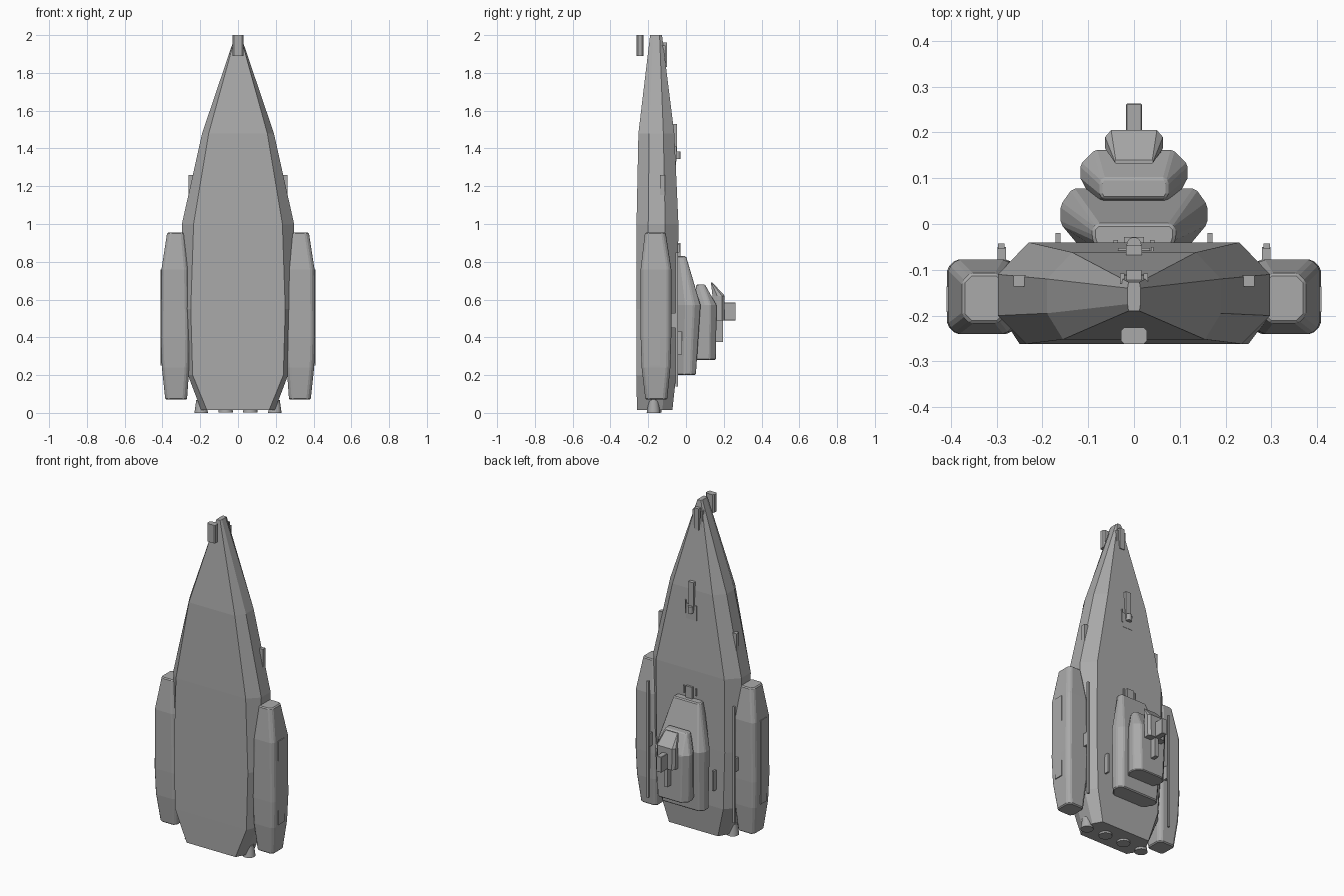
import bpy, bmesh, math
from mathutils import Matrix

grey = bpy.data.materials.new("hull_grey")
grey.diffuse_color = (0.40, 0.40, 0.40, 1)


def finish(name, bm, bevel=0.0):
    bmesh.ops.recalc_face_normals(bm, faces=bm.faces[:])
    me = bpy.data.meshes.new(name)
    bm.to_mesh(me)
    bm.free()
    me.materials.append(grey)
    ob = bpy.data.objects.new(name, me)
    bpy.context.collection.objects.link(ob)
    if bevel:
        m = ob.modifiers.new("edge_bevel", 'BEVEL')
        m.width, m.segments, m.limit_method = bevel, 1, 'ANGLE'
    return ob


def loft(name, rings, bevel=0.0):
    """Skin equal-length closed rings and cap both ends."""
    bm = bmesh.new()
    vs = [[bm.verts.new(p) for p in r] for r in rings]
    n = len(rings[0])
    for a, b in zip(vs, vs[1:]):
        for i in range(n):
            j = (i + 1) % n
            bm.faces.new((a[i], a[j], b[j], b[i]))
    bm.faces.new(vs[0])
    bm.faces.new(vs[-1])
    return finish(name, bm, bevel)


def octagon(z, mid, front, back, y0, y1, y2, y3):
    return [(-front, y0, z), (front, y0, z), (mid, y1, z), (mid, y2, z),
            (back, y3, z), (-back, y3, z), (-mid, y2, z), (-mid, y1, z)]


def chamfer_rect(z, x0, x1, y0, y1, c):
    return [(x0 + c, y0, z), (x1 - c, y0, z), (x1, y0 + c, z), (x1, y1 - c, z),
            (x1 - c, y1, z), (x0 + c, y1, z), (x0, y1 - c, z), (x0, y0 + c, z)]


def box(name, x0, x1, y0, y1, z0, z1, bevel=0.0):
    return loft(name, [[(x0, y0, z), (x1, y0, z), (x1, y1, z), (x0, y1, z)]
                       for z in (z0, z1)], bevel)


def cylinder(name, x, y, z0, z1, r0, r1):
    bm = bmesh.new()
    bmesh.ops.create_cone(bm, cap_ends=True, segments=20, radius1=r0, radius2=r1,
                          depth=z1 - z0,
                          matrix=Matrix.Translation((x, y, (z0 + z1) / 2)))
    ob = finish(name, bm)
    for p in ob.data.polygons:
        p.use_smooth = len(p.vertices) == 4
    return ob


# Faceted main hull, tail at the bottom and nose at the top
loft("main_hull", [octagon(*s) for s in (
    (0.015, 0.195, 0.165, 0.165, -0.26, -0.205, -0.125, -0.072),
    (0.20, 0.265, 0.24, 0.215, -0.262, -0.20, -0.11, -0.052),
    (0.55, 0.29, 0.25, 0.23, -0.262, -0.20, -0.11, -0.045),
    (1.00, 0.297, 0.235, 0.23, -0.262, -0.20, -0.11, -0.04),
    (1.48, 0.19, 0.155, 0.135, -0.252, -0.195, -0.12, -0.062),
    (2.00, 0.014, 0.012, 0.012, -0.19, -0.175, -0.14, -0.127))])

# Stepped superstructure on the back of the hull
loft("lower_deck", [octagon(*s) for s in (
    (0.20, 0.145, 0.10, 0.12, -0.06, -0.01, 0.025, 0.052),
    (0.57, 0.16, 0.11, 0.135, -0.06, 0.0, 0.042, 0.077),
    (0.83, 0.09, 0.08, 0.08, -0.06, -0.03, -0.01, 0.0))], 0.006)
loft("middle_deck", [octagon(*s) for s in (
    (0.28, 0.108, 0.08, 0.075, 0.03, 0.09, 0.125, 0.158),
    (0.57, 0.117, 0.085, 0.085, 0.04, 0.10, 0.13, 0.162),
    (0.68, 0.074, 0.068, 0.068, 0.055, 0.065, 0.09, 0.10))], 0.005)
loft("bridge", [octagon(*s) for s in (
    (0.49, 0.06, 0.05, 0.045, 0.14, 0.165, 0.19, 0.203),
    (0.62, 0.063, 0.045, 0.05, 0.14, 0.165, 0.19, 0.205),
    (0.69, 0.042, 0.04, 0.04, 0.132, 0.134, 0.137, 0.14))])
box("bridge_fin", -0.012, 0.012, 0.15, 0.197, 0.375, 0.50)
box("sensor_block", -0.017, 0.017, 0.19, 0.263, 0.49, 0.585, 0.002)

# Side pods and the fittings mirrored on both flanks
for s, side in ((1, "right"), (-1, "left")):
    def mirrored(name, x0, x1, *rest):
        a, b = sorted((s * x0, s * x1))
        return box(f"{side}_{name}", a, b, *rest)

    rings = []
    for z, x0, x1, y0, y1 in ((0.07, 0.27, 0.385, -0.215, -0.10),
                              (0.24, 0.258, 0.403, -0.235, -0.083),
                              (0.40, 0.255, 0.408, -0.24, -0.078),
                              (0.76, 0.262, 0.405, -0.24, -0.078),
                              (0.955, 0.28, 0.375, -0.217, -0.108)):
        a, b = sorted((s * x0, s * x1))
        rings.append(chamfer_rect(z, a, b, y0, y1, 0.018))
    loft(f"{side}_pod", rings, 0.006)
    mirrored("pod_plate", 0.39, 0.409, -0.192, -0.137, 0.25, 0.76)
    mirrored("pod_rail", 0.283, 0.297, -0.055, -0.043, 0.14, 0.85)
    mirrored("pod_rail_mount", 0.28, 0.298, -0.09, -0.05, 0.45, 0.53)
    mirrored("flank_blade", 0.23, 0.263, -0.137, -0.112, 1.15, 1.26)
    mirrored("deck_fin", 0.16, 0.171, -0.06, -0.02, 0.31, 0.43)
    mirrored("forward_stud", 0.035, 0.045, -0.05, -0.035, 0.85, 0.895)
    # Engines across the tail
    cylinder(f"{side}_outer_engine", s * 0.195, -0.172, 0.0, 0.068, 0.036, 0.026)
    cylinder(f"{side}_inner_engine", s * 0.065, -0.168, 0.003, 0.05, 0.038, 0.034)

# Launcher below the bridge deck front
box("forward_mount", -0.022, 0.022, -0.06, -0.028, 0.82, 0.90)

# Gun on the back of the forward hull
box("gun_base", -0.035, 0.035, -0.068, -0.052, 1.30, 1.39)
box("gun_barrel", -0.017, 0.017, -0.07, -0.047, 1.36, 1.53)
cylinder("gun_pivot", 0, -0.045, 1.345, 1.385, 0.016, 0.016)
box("gun_antenna", 0.037, 0.043, -0.07, -0.05, 1.33, 1.41)

# Nose fittings
box("nose_clamp", -0.03, 0.03, -0.15, -0.11, 1.82, 1.88)
box("nose_mount", -0.016, 0.016, -0.15, -0.10, 1.83, 1.96)
for s, side in ((1, "right"), (-1, "left")):
    box(f"{side}_nose_prong", s * 0.026 - 0.005, s * 0.026 + 0.005,
        -0.13, -0.108, 1.84, 1.945)
loft("nose_shield", [chamfer_rect(z, -0.028, 0.028, -0.262, -0.226, 0.007)
                     for z in (1.89, 2.0)])
